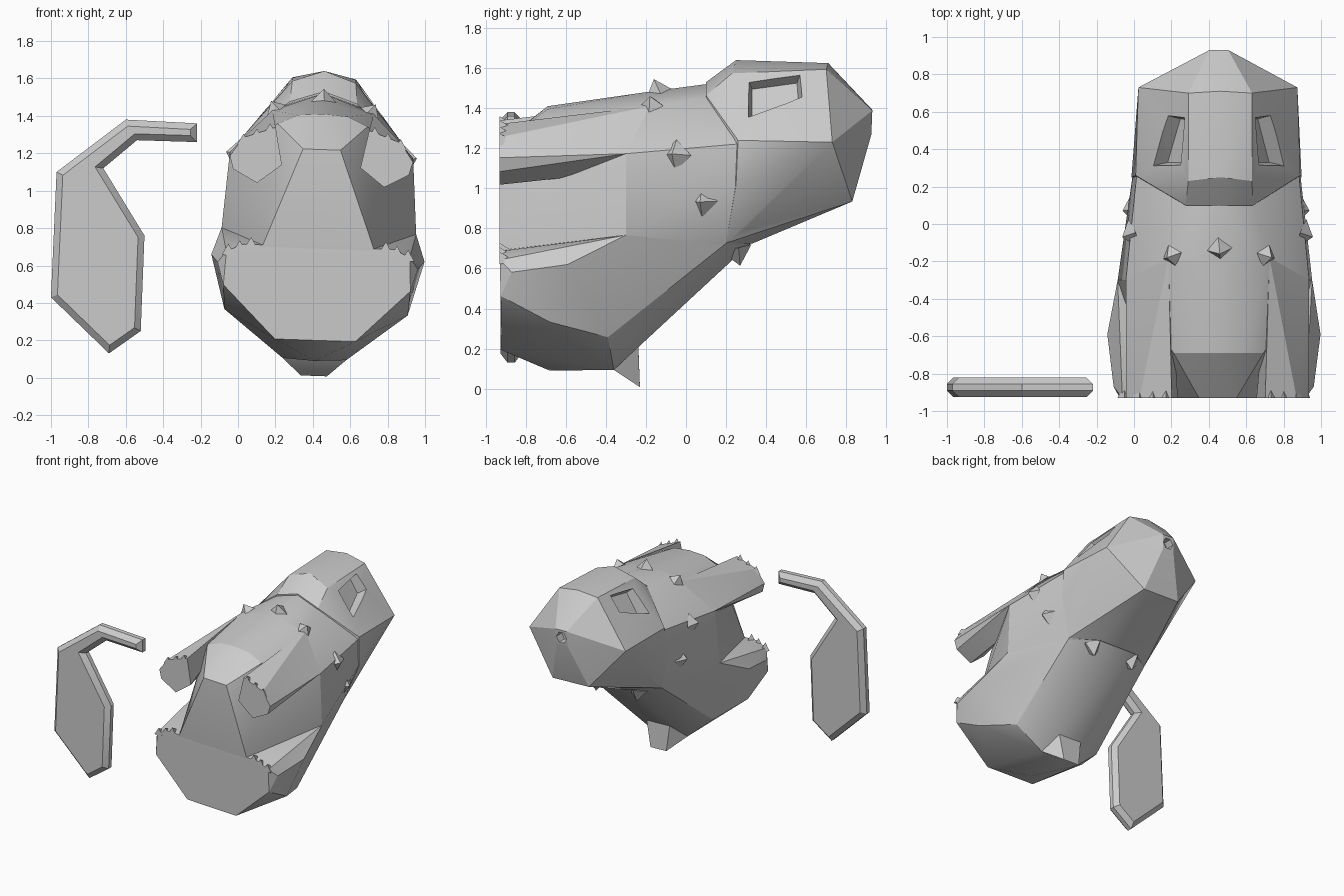
import bpy
import bmesh
from mathutils import Vector

default_cube = bpy.data.objects.get("Cube")
if default_cube:
    bpy.data.objects.remove(default_cube, do_unlink=True)

# One plain grey for everything
GREY = (0.6, 0.6, 0.6, 1.0)
grey = bpy.data.materials.new("plain grey")
grey.use_nodes = True
grey.diffuse_color = GREY
for node in grey.node_tree.nodes:
    if node.type == 'BSDF_PRINCIPLED':
        node.inputs["Base Color"].default_value = GREY

LEAN = 0.035


def place(offset, y, z):
    """Position measured from the slightly leaning middle plane of the body."""
    return Vector((0.405 + LEAN * z + offset, y, z - LEAN * offset))


def finish(name, bm):
    """Turn a bmesh into a grey object in the scene."""
    bmesh.ops.recalc_face_normals(bm, faces=bm.faces[:])
    mesh = bpy.data.meshes.new(name)
    bm.to_mesh(mesh)
    bm.free()
    mesh.materials.append(grey)
    obj = bpy.data.objects.new(name, mesh)
    bpy.context.collection.objects.link(obj)
    return obj


def hull(name, points, sides=(-1, 1)):
    """Faceted solid around the points, given for one side or mirrored to both."""
    bm = bmesh.new()
    for side in sides:
        for offset, y, z in points:
            bm.verts.new(place(side * offset, y, z))
    bmesh.ops.remove_doubles(bm, verts=bm.verts[:], dist=0.001)
    bmesh.ops.convex_hull(bm, input=bm.verts[:])
    loose = [v for v in bm.verts if not v.link_faces]
    bmesh.ops.delete(bm, geom=loose, context='VERTS')
    bmesh.ops.dissolve_limit(bm, angle_limit=0.02, verts=bm.verts[:], edges=bm.edges[:])
    return finish(name, bm)


def spike(name, base, tip, radius):
    """Small four-sided pyramid standing on the skin."""
    start, end = place(*base), place(*tip)
    axis = end - start
    bm = bmesh.new()
    bmesh.ops.create_cone(bm, cap_ends=True, segments=4, radius1=radius,
                          radius2=0, depth=axis.length)
    bm.transform(axis.to_track_quat('Z', 'Y').to_matrix().to_4x4())
    bmesh.ops.translate(bm, verts=bm.verts[:], vec=(start + end) / 2)
    return finish(name, bm)


def claw(name, x, z, side):
    """Small pointed wedge, flush with the flat front."""
    hull(name, [(x - .035, -.93, z - .02), (x + .035, -.93, z - .02),
                (x, -.93, z + .04), (x, -.85, z - .01)], (side,))


def carve(target, cutter):
    """Cut one solid out of another and drop the cutter."""
    cutter.hide_render = True
    cut = target.modifiers.new("carve", 'BOOLEAN')
    cut.operation = 'DIFFERENCE'
    cut.solver = 'EXACT'
    cut.object = cutter
    bpy.context.view_layer.update()
    graph = bpy.context.evaluated_depsgraph_get()
    target_mesh = bpy.data.meshes.new_from_object(target.evaluated_get(graph))
    target.modifiers.clear()
    target.data = target_mesh
    bpy.data.objects.remove(cutter, do_unlink=True)


# Head with a sloping brow and blunt end
head = hull("head", [
    (0, .25, 1.64), (.17, .23, 1.58), (.44, .26, 1.255), (0, .1, 1.53), (.18, .1, 1.47),
    (0, .71, 1.625), (.17, .70, 1.6), (.425, .73, 1.245),
    (.05, .93, 1.39), (.05, .925, 1.27), (.16, .83, .94),
    (.455, .25, 1.035), (.36, .28, .8), (.36, .2, .74), (.17, .33, .73)])

# Sunken eyes
for side in (-1, 1):
    eye_rim = [(.345, .3, 1.36), (.21, .3, 1.54), (.18, .58, 1.57), (.265, .59, 1.46)]
    outer = [(x + .05, y, z + .035) for x, y, z in eye_rim]
    inner = [(x * .8 - .005, y * .8 + .09, z - .04) for x, y, z in eye_rim]
    carve(head, hull("eye_cutter", outer + inner, (side,)))

# Small hole in the end of the head
hole = [(.045, 0), (.022, .04), (.022, -.04)]
carve(head, hull("hole_cutter", [(x, y, 1.33 + z) for x, z in hole for y in (.86, 1)]))

# Waist behind the brow
hull("waist", [
    (0, -.2, 1.48), (.27, -.2, 1.42), (.49, -.3, 1.19), (.52, -.3, .785),
    (0, .1, 1.52), (.18, .12, 1.46), (.43, .3, 1.24), (.45, .25, 1.03),
    (.355, .27, .8), (.36, .19, .73), (.36, -.14, .5), (.17, .32, .73)])

# Torso narrowing to a flat front
hull("torso", [
    (.1, -.93, 1.22), (.3, -.93, .69), (.3, -.9, .5),
    (0, -.69, 1.41), (.13, -.69, 1.4), (.24, -.69, 1.35), (0, -.2, 1.48), (.27, -.2, 1.42),
    (.49, -.3, 1.19), (.52, -.3, .785), (.36, -.25, .5)])

# Broad hips with a flat front
hull("hips", [
    (.3, -.93, .69), (.4, -.93, .7), (.49, -.93, .66), (.5, -.925, .48), (.215, -.92, .2),
    (.57, -.59, .64), (.535, -.87, .6), (.49, -.68, .35), (0, -.68, .09),
    (.17, -.36, .1), (.38, -.39, .27), (.36, -.14, .5), (.36, .19, .73),
    (.52, -.3, .785), (.12, -.24, .27), (.17, .32, .73)])

# Stub tail
hull("tail", [
    (.07, -.23, .01), (.17, -.36, .1), (.11, -.24, .27), (.2, -.4, .15)])

# Limbs, claws and side spikes on both sides
for side, label in ((-1, "right"), (1, "left")):
    hull("upper_limb_" + label, [
        (.49, -.93, 1.17), (.42, -.93, 1.27), (.25, -.93, 1.33),
        (.21, -.93, 1.13), (.34, -.93, 1.03), (.47, -.93, 1.1),
        (.27, -.18, 1.42), (.49, -.3, 1.19), (.36, -.47, 1.08)], (side,))
    for i in range(3):
        claw("lower_claw_" + label, .36 + .06 * i, .7 - .02 * i, side)
        claw("upper_claw_" + label, .28 + .07 * i, 1.31 - .03 * i, side)
    spike("flank_spike_" + label, (side * .45, -.05, 1.18), (side * .51, -.07, 1.19), .08)
    spike("cheek_spike_" + label, (side * .44, .08, .95), (side * .5, .07, .95), .08)
    spike("shoulder_spike_" + label, (side * .25, -.17, 1.42), (side * .28, -.18, 1.47), .06)
    spike("belly_spike_" + label, (side * .18, .25, .71), (side * .18, .27, .62), .08)
spike("back_spike", (0, -.13, 1.46), (0, -.16, 1.545), .08)

# Separate flat paddle with a bent handle and chamfered edges
outline = [(-.97, 1.1), (-1, .43), (-.69, .13), (-.52, .25), (-.5, .76),
           (-.72, 1.12), (-.54, 1.27), (-.22, 1.26), (-.22, 1.36), (-.6, 1.38)]
curve = bpy.data.curves.new("paddle_outline", 'CURVE')
curve.dimensions = '2D'
curve.fill_mode = 'BOTH'
curve.extrude = .018
curve.bevel_depth = .034
curve.bevel_resolution = 0
curve.offset = -.034
spline = curve.splines.new('POLY')
spline.points.add(len(outline) - 1)
for point, (x, z) in zip(spline.points, outline):
    point.co = (x, z, 0, 1)
spline.use_cyclic_u = True
outline_object = bpy.data.objects.new("paddle_outline", curve)
bpy.context.collection.objects.link(outline_object)
bpy.context.view_layer.update()
graph = bpy.context.evaluated_depsgraph_get()
flat = bpy.data.meshes.new_from_object(outline_object.evaluated_get(graph))
bpy.data.objects.remove(outline_object, do_unlink=True)
bm = bmesh.new()
bm.from_mesh(flat)
for v in bm.verts:
    v.co = (v.co.x, -.873 - v.co.z, v.co.y)
bmesh.ops.remove_doubles(bm, verts=bm.verts[:], dist=0.0005)
finish("paddle", bm)

# Soft shading across shallow facets, crisp edges elsewhere
for obj in bpy.context.scene.objects:
    if obj.type == 'MESH' and grey.name in obj.data.materials:
        bpy.ops.object.select_all(action='DESELECT')
        obj.select_set(True)
        bpy.context.view_layer.objects.active = obj
        bpy.ops.object.shade_smooth_by_angle(angle=0.45)
